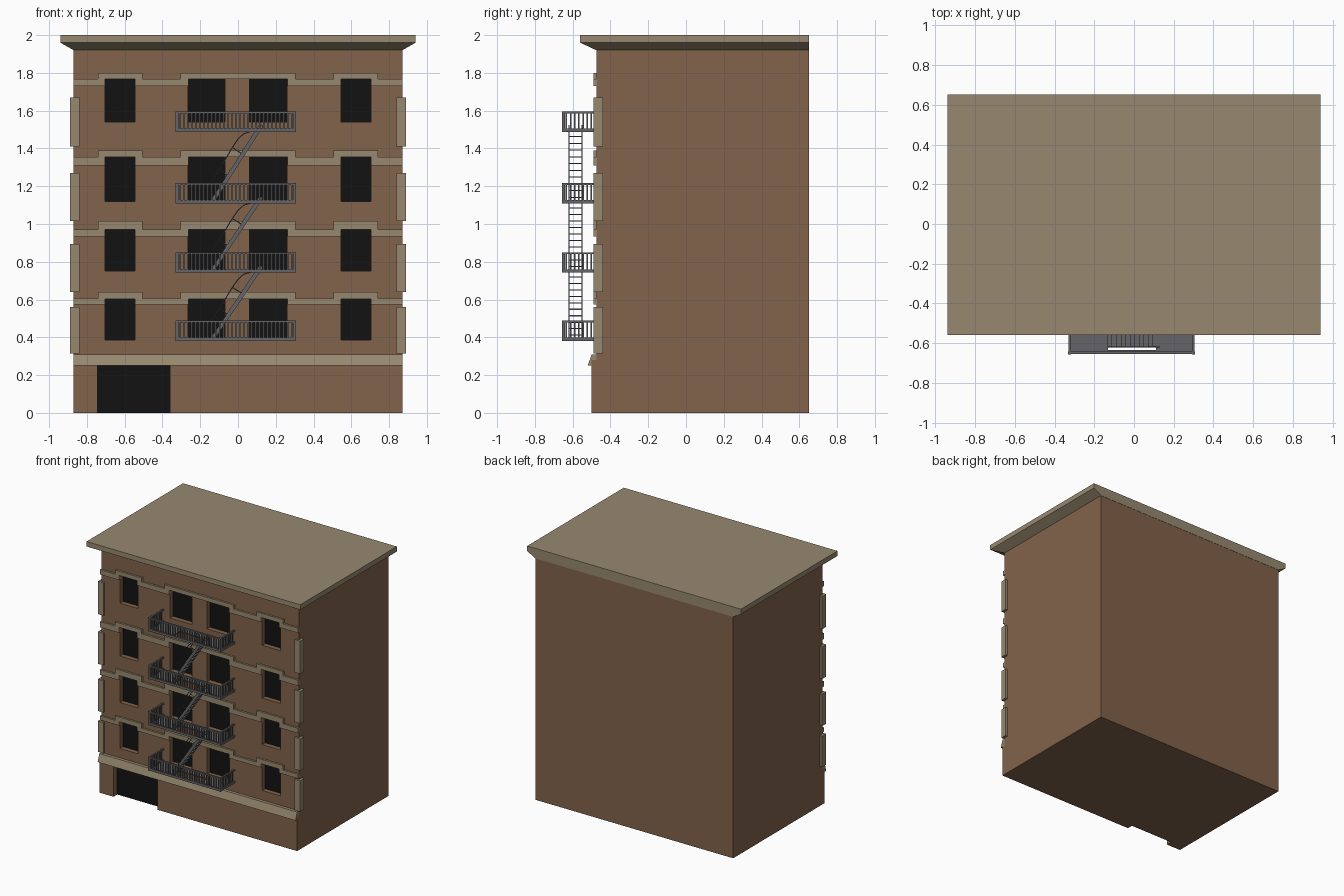
import bpy, bmesh
from mathutils import Vector

if "Cube" in bpy.data.objects:
    bpy.data.objects.remove(bpy.data.objects["Cube"])


def material(name, rgb):
    m = bpy.data.materials.new(name)
    m.diffuse_color = (*rgb, 1)
    m.use_nodes = True
    m.node_tree.nodes["Principled BSDF"].inputs["Base Color"].default_value = m.diffuse_color
    return m


BRICK = material("brick", (0.22, 0.125, 0.07))
STONE = material("stone", (0.31, 0.25, 0.16))
DARK = material("dark_glass", (0.006, 0.006, 0.006))
IRON = material("iron", (0.13, 0.13, 0.135))


def finish(name, bm, mat):
    bmesh.ops.recalc_face_normals(bm, faces=bm.faces)
    me = bpy.data.meshes.new(name)
    bm.to_mesh(me)
    bm.free()
    if mat:
        me.materials.append(mat)
    ob = bpy.data.objects.new(name, me)
    bpy.context.collection.objects.link(ob)
    return ob


def boxes(name, items, mat):
    """One object from boxes given as (x0, x1, y0, y1, z0, z1)."""
    bm = bmesh.new()
    for x0, x1, y0, y1, z0, z1 in items:
        vs = bmesh.ops.create_cube(bm, size=1)["verts"]
        for v in vs:
            v.co = Vector(((x0 + x1) / 2 + v.co.x * (x1 - x0),
                           (y0 + y1) / 2 + v.co.y * (y1 - y0),
                           (z0 + z1) / 2 + v.co.z * (z1 - z0)))
    return finish(name, bm, mat)


def prism(name, pts, axis, spans, mat):
    """Extrude a 2D outline along x (pts are y,z) or y (pts are x,z)."""
    bm = bmesh.new()
    for a, b in spans:
        def co(p, t):
            return (t, p[0], p[1]) if axis == "x" else (p[0], t, p[1])
        f = bm.faces.new([bm.verts.new(co(p, a)) for p in pts])
        ext = bmesh.ops.extrude_face_region(bm, geom=[f], use_keep_orig=True)["geom"]
        for v in ext:
            if isinstance(v, bmesh.types.BMVert):
                v.co = co((v.co.y if axis == "x" else v.co.x, v.co.z), b)
    return finish(name, bm, mat)


def rods(name, paths, radius, mat):
    cu = bpy.data.curves.new(name, "CURVE")
    cu.dimensions = "3D"
    cu.bevel_depth = radius
    cu.bevel_resolution = 0
    cu.use_fill_caps = True
    for path in paths:
        sp = cu.splines.new("POLY")
        sp.points.add(len(path) - 1)
        for p, c in zip(sp.points, path):
            p.co = (*c, 1)
    cu.materials.append(mat)
    ob = bpy.data.objects.new(name, cu)
    bpy.context.collection.objects.link(ob)


# Openings
rows = [(0.385, 0.605), (0.75, 0.972), (1.12, 1.355), (1.54, 1.768)]
cols = [(-0.705, -0.545), (-0.265, -0.07), (0.06, 0.26), (0.545, 0.705)]
WIN_Y, DOOR_Y = -0.435, -0.45
windows = [(a, b, c, d) for a, b in cols for c, d in rows]
door = (-0.745, -0.36)

# Main block with a slightly projecting ground floor, windows and door cut in
body = prism("building_body", [(-0.50, 0), (0.65, 0), (0.65, 1.925), (-0.475, 1.925),
                               (-0.475, 0.28), (-0.50, 0.28)], "x", [(-0.87, 0.87)], BRICK)
cutter = boxes("opening_cutter", [(a, b, -0.6, WIN_Y, c, d) for a, b, c, d in windows]
               + [(*door, -0.6, DOOR_Y, -0.1, 0.25)], None)
cutter.hide_render = True
cutter.hide_viewport = True
cutter.display_type = "WIRE"
mod = body.modifiers.new("openings", "BOOLEAN")
mod.object = cutter
mod.operation = "DIFFERENCE"
mod.solver = "EXACT"
boxes("window_panes", [(a, b, WIN_Y - 0.003, WIN_Y + 0.003, c, d)
                       for a, b, c, d in windows], DARK)
boxes("entrance_panel", [(*door, DOOR_Y - 0.003, DOOR_Y + 0.003, 0, 0.25)], DARK)

# Sloped ledge above the ground floor
prism("ground_floor_ledge", [(-0.52, 0.25), (-0.47, 0.25), (-0.47, 0.31), (-0.50, 0.31)],
      "x", [(-0.87, 0.87)], STONE)

# Roof slab with tapered cornice, flush at the back
bm = bmesh.new()
rings = []
for hx, y0, z in [(0.87, -0.475, 1.92), (0.94, -0.56, 1.96), (0.94, -0.56, 2.0)]:
    rings.append([bm.verts.new(c) for c in
                  [(-hx, y0, z), (hx, y0, z), (hx, 0.652, z), (-hx, 0.652, z)]])
for lo, hi in zip(rings, rings[1:]):
    for i in range(4):
        j = (i + 1) % 4
        bm.faces.new([lo[i], lo[j], hi[j], hi[i]])
bm.faces.new(rings[0])
bm.faces.new(rings[-1])
finish("roof_cornice", bm, STONE)

# Stepped stone bands over each window row
bands = [(0.573, 0.605, 0.64), (0.933, 0.972, 1.015), (1.31, 1.355, 1.388), (1.73, 1.768, 1.80)]
for i, (lo, mid, hi) in enumerate(bands):
    half = [(0.305, hi), (0.305, mid), (0.505, mid), (0.505, hi), (0.74, hi), (0.74, mid),
            (0.872, mid), (0.872, lo), (0.705, lo), (0.705, mid - 0.001),
            (0.545, mid - 0.001), (0.545, lo), (0.263, lo), (0.263, mid - 0.001)]
    outline = half + [(-x, z) for x, z in reversed(half)]
    prism(f"window_band_{i + 1}", outline, "y", [(-0.49, -0.47)], STONE)

# Corner stones
stones = [(0.315, 0.56), (0.64, 0.893), (1.015, 1.27), (1.41, 1.67)]
boxes("corner_stones", [(min(s * 0.84, s * 0.89), max(s * 0.84, s * 0.89), -0.49, -0.44, a, b)
                        for s in (-1, 1) for a, b in stones], STONE)

# Fire escape platforms with stair openings and railings
X0, X1, Y0, Y1 = -0.33, 0.305, -0.655, -0.475
floors = [0.38, 0.742, 1.108, 1.488]
H = 0.108
for i, z in enumerate(floors):
    t = z + 0.01
    boxes(f"platform_{i + 1}", [(X0, -0.13, Y0, Y1, z, t), (0.11, X1, Y0, Y1, z, t),
                                (-0.13, 0.11, Y0, -0.635, z, t),
                                (-0.13, 0.11, -0.545, Y1, z, t)], IRON)
    parts = []
    for a, b in [(z + H - 0.01, z + H), (z + 0.01, z + 0.018)]:
        parts.append((X0, X1, Y0, Y0 + 0.012, a, b))
        parts += [(x, x + 0.012, Y0, Y1, a, b) for x in (X0, X1 - 0.012)]
    n = 30
    for k in range(1, n):
        x = X0 + (X1 - X0) * k / n
        parts.append((x - 0.004, x + 0.004, Y0 + 0.002, Y0 + 0.010, z, z + H - 0.005))
    for x in (X0, X1 - 0.012):
        for k in range(1, 8):
            y = Y0 + 0.022 * k
            parts.append((x + 0.002, x + 0.010, y - 0.004, y + 0.004, z, z + H - 0.005))
        parts.append((x - 0.002, x + 0.014, Y0 - 0.002, Y0 + 0.014, z, z + H))
    boxes(f"railing_{i + 1}", parts, IRON)

# Stair flights: stringers, treads and bowed handrails
SY0, SY1 = -0.622, -0.548
for i, (za, zb) in enumerate(zip(floors, floors[1:])):
    lo, hi = za + 0.008, zb + 0.035
    prism(f"stair_stringers_{i + 1}", [(-0.15, lo), (-0.125, lo), (0.13, hi - 0.012),
                                       (0.13, hi), (0.11, hi)], "y",
          [(SY0, SY0 + 0.006), (SY1 - 0.006, SY1)], IRON)
    treads = []
    for k in range(11):
        f = (k + 0.7) / 11.4
        x, z = -0.138 + 0.26 * f, lo + (hi - lo) * f
        treads.append((x - 0.013, x + 0.013, SY0, SY1, z - 0.003, z + 0.003))
    boxes(f"stair_treads_{i + 1}", treads, IRON)
    path = []
    for y in (SY0 + 0.003, SY1 - 0.003):
        h = hi - lo
        curve = [(-0.13, 0.06), (-0.14, 0.16), (-0.135, 0.27), (-0.09, 0.46), (-0.03, 0.71),
                 (0.0, 0.82), (0.03, 0.89), (0.07, 0.92), (0.105, 0.94)]
        path.append([(x, y, lo + h * f) for x, f in curve])
        path.append([(-0.03, y, lo + h * 0.71), (0.02, y, lo + h * 0.63)])
        path.append([(-0.10, y, lo + h * 0.43), (-0.055, y, lo + h * 0.34)])
    rods(f"stair_handrails_{i + 1}", path, 0.0028, IRON)
